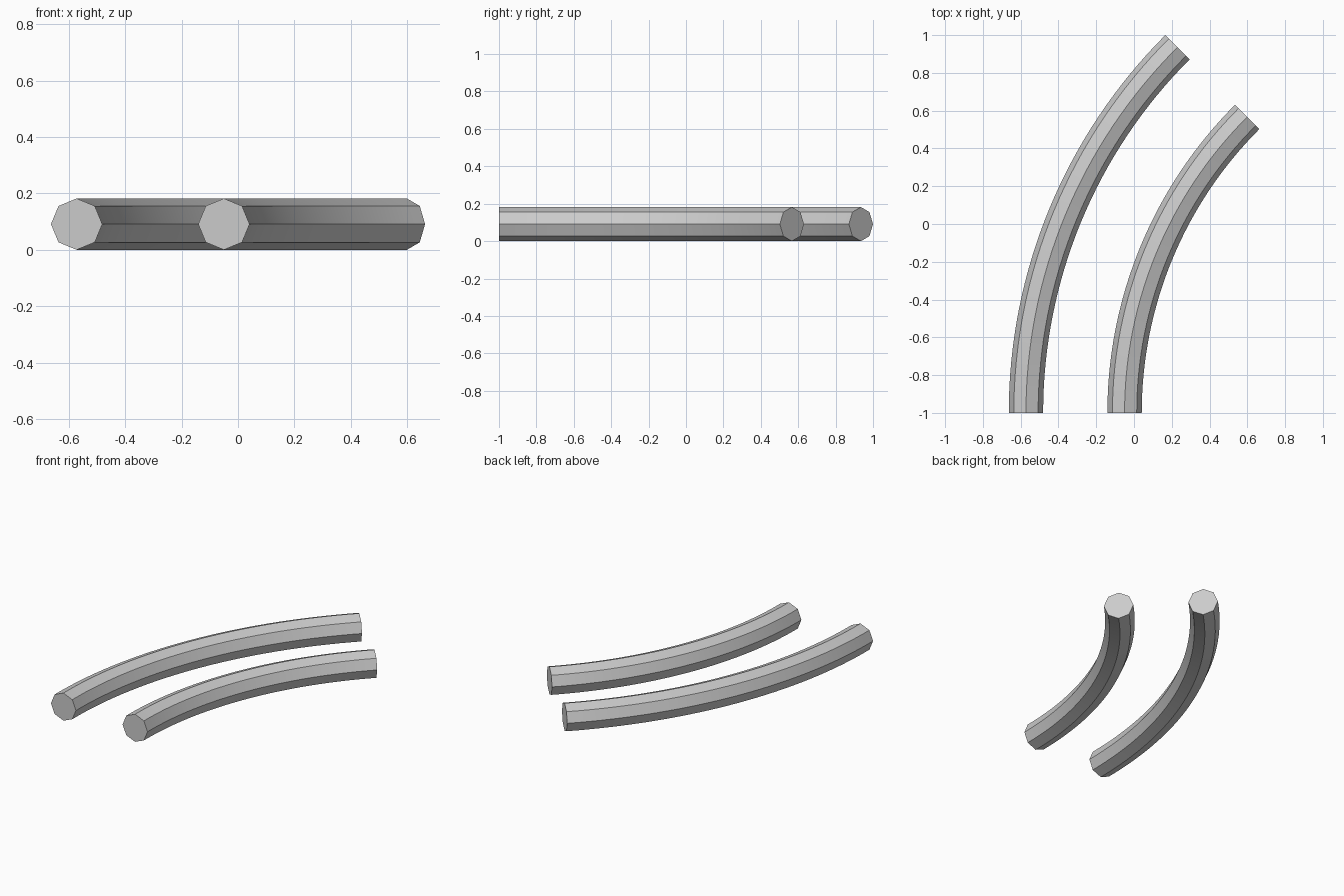
import bpy, bmesh
from math import sin, cos, pi

if "Cube" in bpy.data.objects:
    bpy.data.objects.remove(bpy.data.objects["Cube"])

CENTRE_X = 2.165      # shared centre of both bends, at y = -1
TUBE_R = 0.091
SIDES, STEPS = 8, 32
SWEEP = pi / 4


def curved_rail(name, radius):
    """Octagonal tube swept 45 degrees around the shared centre, capped."""
    bm = bmesh.new()
    rings = []
    for i in range(STEPS + 1):
        a = SWEEP * i / STEPS
        ring = []
        for k in range(SIDES):
            t = 2 * pi * k / SIDES
            r = radius + TUBE_R * cos(t)
            ring.append(bm.verts.new((CENTRE_X - r * cos(a), -1 + r * sin(a),
                                      TUBE_R + TUBE_R * sin(t))))
        rings.append(ring)
    for a, b in zip(rings, rings[1:]):
        for k in range(SIDES):
            n = (k + 1) % SIDES
            bm.faces.new((a[k], a[n], b[n], b[k]))
    bm.faces.new(rings[0])
    bm.faces.new(rings[-1])
    bmesh.ops.recalc_face_normals(bm, faces=bm.faces)
    mesh = bpy.data.meshes.new(name)
    bm.to_mesh(mesh)
    bm.free()
    obj = bpy.data.objects.new(name, mesh)
    bpy.context.collection.objects.link(obj)
    # Smooth along the bend, crisp octagon edges
    bpy.ops.object.select_all(action='DESELECT')
    obj.select_set(True)
    bpy.context.view_layer.objects.active = obj
    bpy.ops.object.shade_smooth_by_angle(angle=pi / 6)


# Outer and inner rails of the curved track
curved_rail("outer_rail", 2.737)
curved_rail("inner_rail", 2.215)
